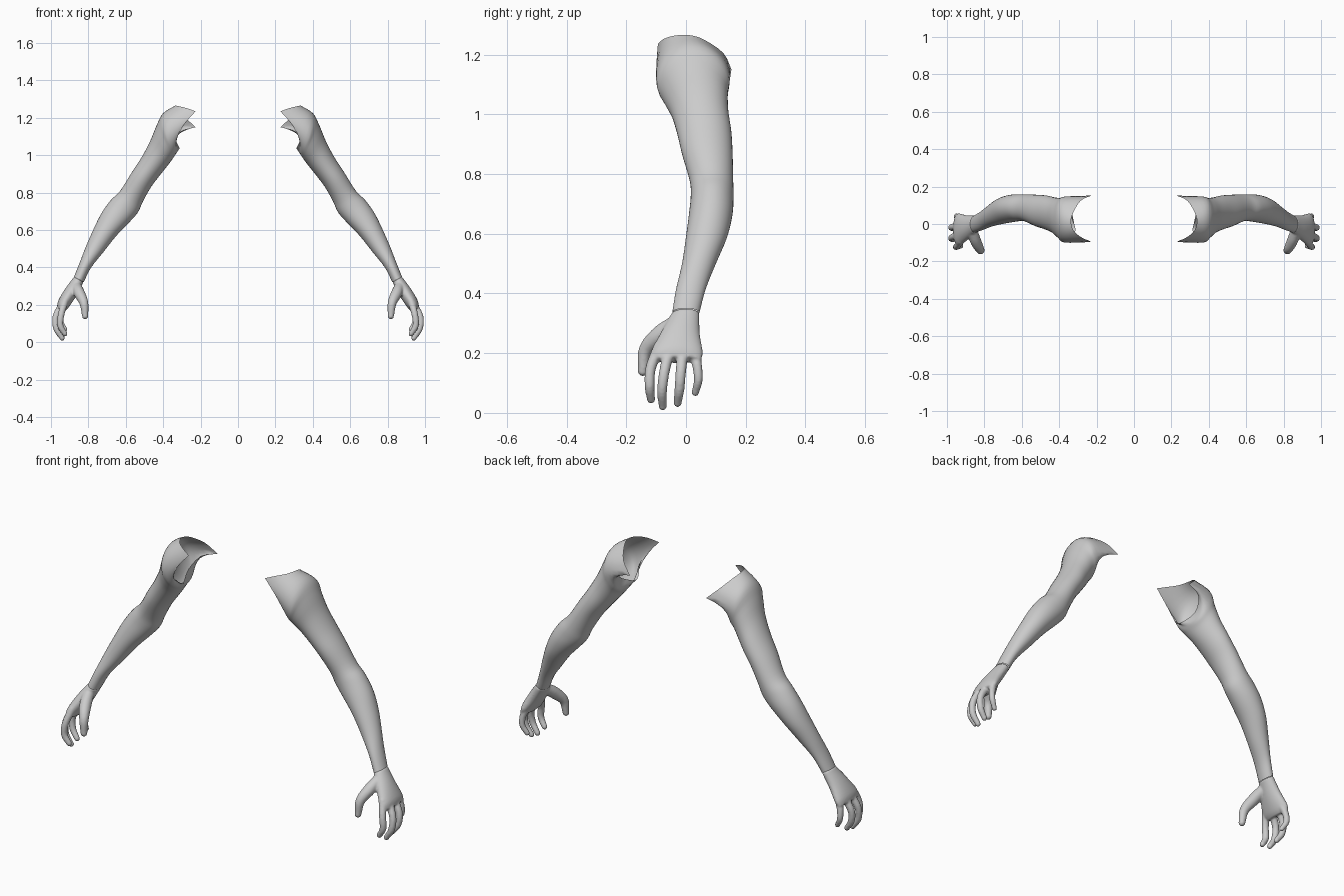
import bpy, bmesh, math
from mathutils import Vector, Matrix

old = bpy.data.objects.get("Cube")
if old:
    bpy.data.objects.remove(old, do_unlink=True)

SIDES = 36
STEPS = 4

grey = bpy.data.materials.new("plain_grey")
grey.use_nodes = True
tone = (0.6, 0.6, 0.6, 1)
grey.diffuse_color = tone
shader = next(n for n in grey.node_tree.nodes if n.type == 'BSDF_PRINCIPLED')
shader.inputs["Base Color"].default_value = tone


def spline(points, steps):
    """Smooth curve through the points, in any dimension."""
    pts = [Vector(p) for p in points]
    pts = [2 * pts[0] - pts[1]] + pts + [2 * pts[-1] - pts[-2]]
    out = []
    for a, b, c, d in zip(pts, pts[1:], pts[2:], pts[3:]):
        for i in range(steps):
            t = i / steps
            out.append(0.5 * (2 * b + (c - a) * t + (2 * a - 5 * b + 4 * c - d) * t ** 2
                              + (3 * b - a - 3 * c + d) * t ** 3))
    return out + [pts[-2]]


def ring(outer_x, outer_z, inner_x, inner_z, front, back):
    """Slanted oval, starting at the back and passing over the outer side."""
    outer, inner = Vector((outer_x, 0, outer_z)), Vector((inner_x, 0, inner_z))
    mid, half = (outer + inner) / 2, (outer - inner) / 2
    mid.y = (front + back) / 2
    depth = Vector((0, (front - back) / 2, 0))
    angles = [-math.pi / 2 + 2 * math.pi * i / SIDES for i in range(SIDES)]
    return [mid + half * math.cos(a) + depth * math.sin(a) for a in angles]


def loft(bm, rings, caps):
    columns = [spline(col, STEPS) for col in zip(*rings)]
    rows = [[bm.verts.new(p) for p in row] for row in zip(*columns)]
    for low, high in zip(rows, rows[1:]):
        for i in range(SIDES):
            j = (i + 1) % SIDES
            bm.faces.new((low[i], low[j], high[j], high[i]))
    if caps:
        bm.faces.new(rows[0])
        bm.faces.new(rows[-1])


def finger(bm, path):
    """Rounded digit from overlapping balls; path holds x, y, z, radius."""
    for x, y, z, r in spline(path, 9):
        bmesh.ops.create_uvsphere(bm, u_segments=14, v_segments=10, radius=r,
                                  matrix=Matrix.Translation((x, y, z)))


def make_object(name, bm):
    bmesh.ops.recalc_face_normals(bm, faces=bm.faces[:])
    mesh = bpy.data.meshes.new(name)
    bm.to_mesh(mesh)
    bm.free()
    mesh.materials.append(grey)
    mesh.shade_smooth()
    obj = bpy.data.objects.new(name, mesh)
    bpy.context.scene.collection.objects.link(obj)
    return obj


def mirror(obj):
    mod = obj.modifiers.new("both_sides", 'MIRROR')
    mod.use_mirror_merge = False


# Open shoulder edge: over the top from back point to front point, then under
over = [(.227, .152, 1.15), (.285, .125, 1.205), (.325, .06, 1.25), (.337, .01, 1.265),
        (.32, -.04, 1.263), (.275, -.075, 1.252), (.227, -.094, 1.235)]
under = [over[-1], (.285, -.098, 1.17), (.335, -.085, 1.10), (.312, -.03, 1.037),
         (.34, .06, 1.07), (.31, .125, 1.125), over[0]]
steps = SIDES // 12
border = spline(over, steps)[:-1] + spline(under, steps)[:-1]

# Arm sections: outer x z, inner x z, front y, back y
sections = [
    (.40, 1.225, .33, 1.01, -.10, .147),
    (.435, 1.16, .35, .98, -.08, .14),
    (.47, 1.075, .38, .94, -.05, .142),
    (.515, .99, .42, .89, -.03, .152),
    (.57, .905, .465, .83, -.013, .156),
    (.63, .81, .51, .75, .012, .158),
    (.68, .76, .535, .695, .016, .159),
    (.73, .69, .58, .643, .01, .156),
    (.77, .61, .65, .57, 0, .138),
    (.81, .52, .72, .482, -.013, .10),
    (.845, .43, .785, .40, -.033, .066),
    (.877, .35, .825, .322, -.046, .045),
]
bm = bmesh.new()
loft(bm, [border] + [ring(*s) for s in sections], False)
mirror(make_object("arms", bm))

# Palm continues from the wrist
palm = sections[-1:] + [
    (.925, .285, .865, .248, -.085, .046),
    (.96, .225, .905, .187, -.115, .056),
    (.968, .19, .928, .165, -.11, .052),
]
bm = bmesh.new()
loft(bm, [ring(*s) for s in palm], True)

# Four fingers curling inward, then the thumb
digits = [
    [(.925, -.09, .22, .02), (.945, -.118, .15, .018), (.95, -.122, .09, .017), (.925, -.117, .045, .014)],
    [(.935, -.055, .21, .02), (.973, -.072, .14, .018), (.972, -.08, .075, .017), (.94, -.078, .022, .014)],
    [(.935, -.01, .21, .02), (.973, -.017, .14, .018), (.97, -.022, .08, .017), (.94, -.028, .033, .014)],
    [(.925, .025, .21, .02), (.945, .037, .16, .017), (.947, .041, .11, .015), (.925, .031, .068, .013)],
    [(.865, -.035, .30, .028), (.847, -.09, .26, .03), (.824, -.135, .21, .024), (.817, -.145, .14, .017)],
]
for path in digits:
    finger(bm, path)
hands = make_object("hands", bm)
blend = hands.modifiers.new("blend", 'REMESH')
blend.mode = 'VOXEL'
blend.voxel_size = 0.005
blend.use_smooth_shade = True
soften = hands.modifiers.new("soften", 'SMOOTH')
soften.factor = 0.5
soften.iterations = 5
mirror(hands)
